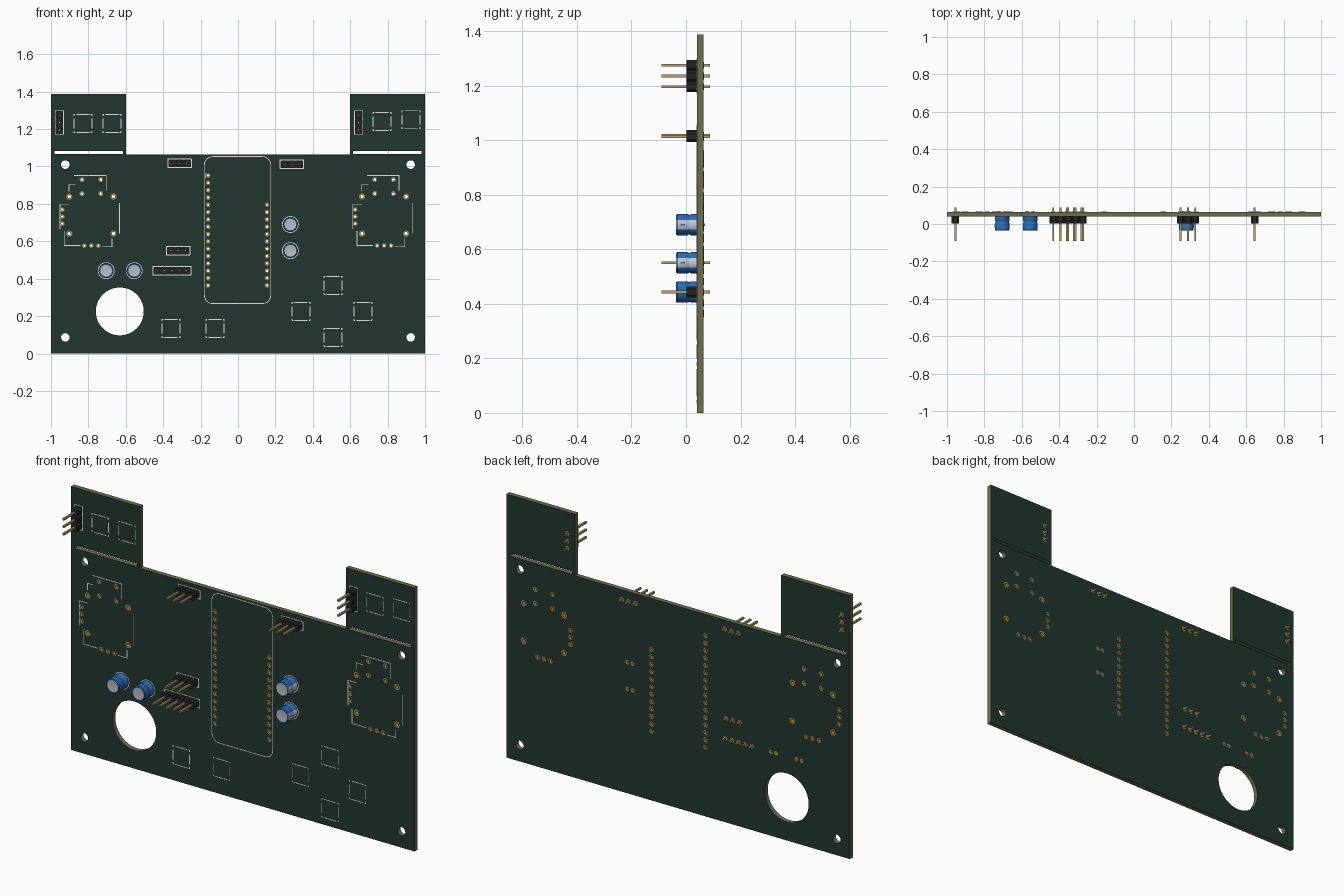
import bpy, bmesh, math
from mathutils import Matrix, Vector

if "Cube" in bpy.data.objects:
    bpy.data.objects.remove(bpy.data.objects["Cube"])

FRONT, BACK = 0.04, 0.065          # board faces along y
PITCH = 0.0392                     # pin spacing


def material(name, rgb):
    m = bpy.data.materials.new(name)
    m.use_nodes = True
    m.diffuse_color = (*rgb, 1)
    m.node_tree.nodes["Principled BSDF"].inputs["Base Color"].default_value = (*rgb, 1)
    return m


GREEN = material("dark green mask", (0.016, 0.037, 0.028))
EDGE = material("olive board edge", (0.15, 0.157, 0.075))
GOLD = material("gold pad", (0.52, 0.30, 0.06))
TAN = material("tan pin metal", (0.48, 0.35, 0.17))
BLACK = material("black plastic", (0.018, 0.018, 0.018))
BLUE = material("blue sleeve", (0.025, 0.15, 0.47))
GREY = material("grey can top", (0.50, 0.50, 0.52))
STRIPE = material("pale stripe", (0.52, 0.58, 0.68))
WHITE = material("white print", (0.80, 0.80, 0.78))


def finish(bm, name, mats, smooth=False):
    bmesh.ops.recalc_face_normals(bm, faces=bm.faces)
    mesh = bpy.data.meshes.new(name)
    bm.to_mesh(mesh)
    bm.free()
    for m in mats:
        mesh.materials.append(m)
    ob = bpy.data.objects.new(name, mesh)
    bpy.context.collection.objects.link(ob)
    if smooth:
        bpy.ops.object.select_all(action='DESELECT')
        ob.select_set(True)
        bpy.context.view_layer.objects.active = ob
        bpy.ops.object.shade_smooth_by_angle(angle=math.radians(35))
    return ob


def box(bm, centre, size, index=0, turn=0.0):
    mat = Matrix.Translation(centre) @ Matrix.Rotation(turn, 4, 'Y') @ Matrix.Diagonal((*size, 1))
    verts = bmesh.ops.create_cube(bm, size=1, matrix=mat)["verts"]
    for f in {f for v in verts for f in v.link_faces}:
        f.material_index = index


def circle(x, z, r, n):
    return [(x + r * math.cos(2 * math.pi * i / n), z + r * math.sin(2 * math.pi * i / n)) for i in range(n)]


def rect(x0, z0, x1, z1):
    return [(x0, z0), (x1, z0), (x1, z1), (x0, z1)]


# Layout -------------------------------------------------------------
STICKS = [(-0.784, 0.743), (0.781, 0.743)]
# headers: centre x, centre z, pins, vertical
HEADERS = [(-0.312, 1.017, 3, False), (0.288, 1.012, 3, False), (-0.32, 0.55, 3, False),
           (-0.353, 0.443, 5, False), (-0.955, 1.235, 3, True), (0.645, 1.235, 3, True)]
# capacitors: x, z, side of the stripe
CAPS = [(-0.705, 0.443, -1), (-0.555, 0.443, -1), (0.28, 0.69, 1), (0.28, 0.55, 1)]
SWITCHES = [(-0.358, 0.134), (-0.123, 0.134), (0.337, 0.225), (0.508, 0.364), (0.668, 0.225),
            (0.508, 0.086), (-0.829, 1.23), (-0.674, 1.23), (0.77, 1.24), (0.925, 1.25)]

# open pads: x, z, pad radius
pads = [(-0.16, 0.364 + i * PITCH, 0.0125) for i in range(16)]
pads += [(0.155, 0.364 + i * PITCH, 0.0125) for i in range(12)]
for cx, cz in STICKS:
    for s in (-1, 1):
        pads += [(cx + s * 0.05, cz + 0.187, 0.0135), (cx + s * 0.05, cz + 0.112, 0.0135),
                 (cx + s * 0.118, cz + 0.096, 0.0165), (cx + s * 0.118, cz - 0.102, 0.0165)]
    for i in (-1, 0, 1):
        pads += [(cx - 0.155, cz - 0.011 + i * 0.0375, 0.0125), (cx + i * 0.0375, cz - 0.166, 0.0125)]

# Board: outline with every hole, filled and extruded ------------------
outline = [(-1, 0), (1, 0), (1, 1.387), (0.6, 1.387), (0.6, 1.063),
           (-0.6, 1.063), (-0.6, 1.387), (-1, 1.387)]
loops = [outline, circle(-0.632, 0.225, 0.128, 64)]
loops += [circle(x, z, 0.023, 24) for x in (-0.923, 0.923) for z in (0.086, 1.01)]
loops += [rect(-0.98, 1.066, -0.615, 1.082), rect(0.615, 1.066, 0.98, 1.082)]
loops += [circle(x, z, r * 0.58, 12) for x, z, r in pads]
curve = bpy.data.curves.new("board_outline", 'CURVE')
curve.dimensions, curve.fill_mode = '2D', 'BOTH'
curve.extrude = (BACK - FRONT) / 2
for loop in loops:
    sp = curve.splines.new('POLY')
    sp.points.add(len(loop) - 1)
    for p, (x, z) in zip(sp.points, loop):
        p.co = (x, z, 0, 1)
    sp.use_cyclic_u = True
temp = bpy.data.objects.new("board_outline", curve)
bpy.context.collection.objects.link(temp)
bpy.context.view_layer.update()
filled = bpy.data.meshes.new_from_object(temp.evaluated_get(bpy.context.evaluated_depsgraph_get()))
bpy.data.objects.remove(temp)
bm = bmesh.new()
bm.from_mesh(filled)
bmesh.ops.remove_doubles(bm, verts=bm.verts, dist=1e-5)
bm.transform(Matrix.Translation((0, (FRONT + BACK) / 2, 0)) @ Matrix.Rotation(math.pi / 2, 4, 'X'))
bm.normal_update()
for f in bm.faces:
    f.smooth = False
    f.material_index = 0 if abs(f.normal.y) > 0.7 else 1
finish(bm, "circuit_board", [GREEN, EDGE])

# Plated pads: ring on each face joined by a barrel --------------------
bm = bmesh.new()
for x, z, r in pads:
    rings = []
    for rad, y in ((r, FRONT - 0.001), (r, BACK + 0.001), (r * 0.55, BACK + 0.001), (r * 0.55, FRONT - 0.001)):
        rings.append([bm.verts.new((px, y, pz)) for px, pz in circle(x, z, rad, 12)])
    for a, b in zip(rings, rings[1:] + rings[:1]):
        for i in range(12):
            j = (i + 1) % 12
            bm.faces.new((a[i], a[j], b[j], b[i]))
# square first pad marker
box(bm, (-0.174, FRONT - 0.0005, 0.364 + 15 * PITCH), (0.004, 0.001, 0.026))
finish(bm, "plated_pads", [GOLD])


def solid_pad(bm, x, z, r, index):
    mat = Matrix.Translation((x, (FRONT + BACK) / 2, z)) @ Matrix.Rotation(math.pi / 2, 4, 'X')
    verts = bmesh.ops.create_cone(bm, cap_ends=True, segments=12, radius1=r, radius2=r,
                                  depth=BACK - FRONT + 0.002, matrix=mat)["verts"]
    for f in {f for v in verts for f in v.link_faces}:
        f.material_index = index


# Pin headers: chamfered block and square pin per position -------------
for n, (cx, cz, count, vertical) in enumerate(HEADERS):
    bm = bmesh.new()
    for i in range(count):
        o = (i - (count - 1) / 2) * PITCH
        x, z = (cx, cz + o) if vertical else (cx + o, cz)
        h, c = PITCH / 2, 0.009
        shape = [(h, c - h), (h, h - c), (h - c, h), (c - h, h), (-h, h - c), (-h, c - h), (c - h, -h), (h - c, -h)]
        face = bm.faces.new([bm.verts.new((x + a, 0.002, z + b)) for a, b in shape])
        ext = bmesh.ops.extrude_face_region(bm, geom=[face], use_keep_orig=True)["geom"]
        for v in ext:
            if isinstance(v, bmesh.types.BMVert):
                v.co.y = FRONT
        box(bm, (x, -0.001, z), (0.0098, 0.178, 0.0098), 1)
        solid_pad(bm, x, z, 0.0125, 2)
    finish(bm, f"pin_header_{n + 1}", [BLACK, TAN, GOLD])

# Capacitors: lathed cans with a pale side stripe ----------------------
PROFILE = [(0, -0.035), (0.031, -0.035), (0.036, -0.036), (0.039, -0.032), (0.039, 0.006),
           (0.036, 0.011), (0.036, 0.014), (0.039, 0.019), (0.039, FRONT), (0, FRONT)]
for n, (cx, cz, side) in enumerate(CAPS):
    bm = bmesh.new()
    verts = [bm.verts.new((r, y, 0)) for r, y in PROFILE]
    edges = [bm.edges.new(pair) for pair in zip(verts, verts[1:])]
    bmesh.ops.spin(bm, geom=verts + edges, cent=(0, 0, 0), axis=(0, 1, 0), angle=2 * math.pi, steps=40)
    bmesh.ops.remove_doubles(bm, verts=bm.verts, dist=1e-5)
    for f in bm.faces:
        c = f.calc_center_median()
        r = math.hypot(c.x, c.z)
        if r < 0.031 and c.y < 0:
            f.material_index = 1
        elif r > 0.0345 and c.x * side > 0.89 * r:
            f.material_index = 2
    # minus mark, leads and their pads
    box(bm, (side * 0.0388, -0.012, 0), (0.002, 0.016, 0.005))
    for s in (-1, 1):
        box(bm, (s * 0.0155, 0.055, 0), (0.008, 0.03, 0.008), 3)
        solid_pad(bm, s * 0.0155, 0, 0.0115, 4)
    bmesh.ops.translate(bm, verts=bm.verts, vec=Vector((cx, 0, cz)))
    finish(bm, f"capacitor_{n + 1}", [BLUE, GREY, STRIPE, TAN, GOLD], True)

# Printed outlines on the front ----------------------------------------
bm = bmesh.new()


def line(*pts):
    for (x0, z0), (x1, z1) in zip(pts, pts[1:]):
        box(bm, ((x0 + x1) / 2, FRONT - 0.0004, (z0 + z1) / 2),
            (math.hypot(x1 - x0, z1 - z0) + 0.003, 0.0008, 0.004), 0, -math.atan2(z1 - z0, x1 - x0))


# rounded module outline
module = []
for k, (x, z) in enumerate([(0.13, 1.008), (-0.135, 1.008), (-0.135, 0.312), (0.13, 0.312)]):
    for i in range(7):
        a = math.pi / 2 * (k + i / 6)
        module.append((x + 0.045 * math.cos(a), z + 0.045 * math.sin(a)))
line(*module, module[0])

# joystick outlines
for cx, cz in STICKS:
    def at(*pts):
        line(*[(cx + x, cz + z) for x, z in pts])
    at((-0.09, 0.209), (0.08, 0.209), (0.08, 0.13))
    at((-0.12, 0.125), (-0.12, 0.16), (-0.085, 0.16))
    at((-0.12, 0.055), (-0.168, 0.055), (-0.168, -0.075))
    at((0.15, 0.06), (0.15, -0.10))
    at((-0.145, -0.09), (-0.145, -0.166), (-0.06, -0.166))
    at((0.06, -0.172), (0.11, -0.172), (0.11, -0.13))

# button outlines with open corners
for x, z in SWITCHES:
    for s in (-1, 1):
        line((x - 0.034, z + s * 0.048), (x + 0.034, z + s * 0.048))
        line((x + s * 0.048, z - 0.025), (x + s * 0.048, z + 0.025))
        for t in (-1, 1):
            line((x + s * 0.048, z + t * 0.041), (x + s * 0.048, z + t * 0.048), (x + s * 0.043, z + t * 0.048))

# header and capacitor outlines
for cx, cz, count, vertical in HEADERS:
    a, b = count * PITCH / 2 + 0.004, PITCH / 2 + 0.003
    a, b = (b, a) if vertical else (a, b)
    r = rect(cx - a, cz - b, cx + a, cz + b)
    line(*r, r[0])
for cx, cz, side in CAPS:
    ring = circle(cx, cz, 0.043, 24)
    line(*ring, ring[0])
finish(bm, "printed_outlines", [WHITE])
